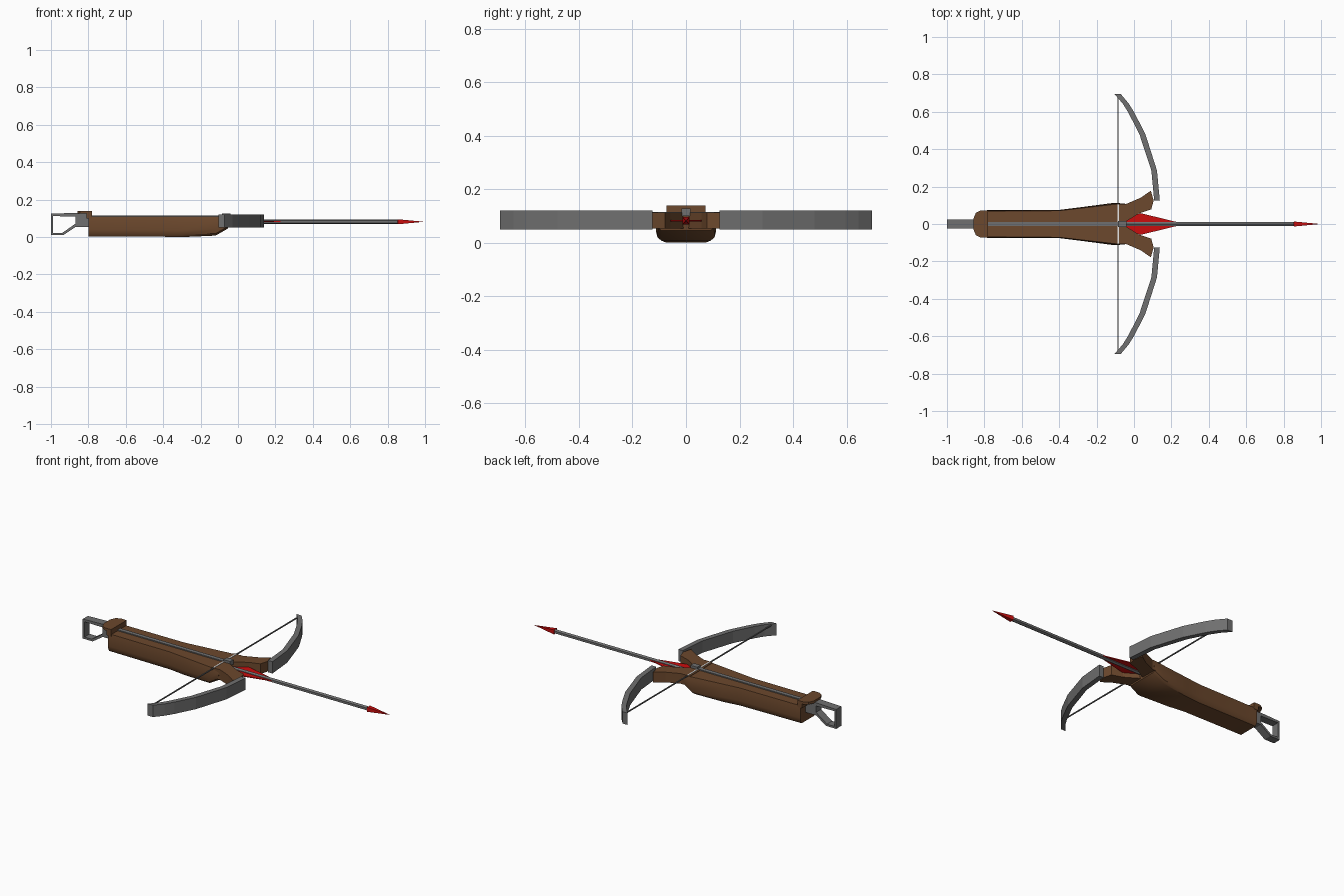
import bpy, bmesh, math
from mathutils import Vector

if "Cube" in bpy.data.objects:
    bpy.data.objects.remove(bpy.data.objects["Cube"])


def material(name, rgb):
    m = bpy.data.materials.new(name)
    m.diffuse_color = (*rgb, 1)
    m.use_nodes = True
    m.node_tree.nodes["Principled BSDF"].inputs["Base Color"].default_value = m.diffuse_color
    return m


WOOD = material("brown wood", (0.15, 0.065, 0.026))
STEEL = material("grey steel", (0.16, 0.16, 0.16))
RED = material("red", (0.6, 0.004, 0.004))
PALE = material("pale cord", (0.85, 0.85, 0.85))


def finish(name, bm, mat):
    bmesh.ops.recalc_face_normals(bm, faces=bm.faces)
    me = bpy.data.meshes.new(name)
    bm.to_mesh(me)
    bm.free()
    me.materials.append(mat)
    ob = bpy.data.objects.new(name, me)
    bpy.context.collection.objects.link(ob)
    return ob


def loft(name, rings, mat):
    """Skin a list of closed rings and cap both ends."""
    bm = bmesh.new()
    vs = [[bm.verts.new(p) for p in r] for r in rings]
    n = len(rings[0])
    for a, b in zip(vs, vs[1:]):
        for i in range(n):
            j = (i + 1) % n
            bm.faces.new((a[i], a[j], b[j], b[i]))
    bm.faces.new(vs[0])
    bm.faces.new(vs[-1])
    return finish(name, bm, mat)


def plan(name, pts, z0, z1, mat):
    """Extrude a top-view outline in z."""
    return loft(name, [[(x, y, z) for x, y in pts] for z in (z0, z1)], mat)


def box(name, x0, x1, y0, y1, z0, z1, mat):
    return plan(name, [(x0, y0), (x1, y0), (x1, y1), (x0, y1)], z0, z1, mat)


def rod(name, stations, z, sides, mat):
    """Rod along x from (x, radius) stations."""
    rings = []
    for x, r in stations:
        rings.append([(x, r * math.cos(2 * math.pi * (i + .5) / sides),
                       z + r * math.sin(2 * math.pi * (i + .5) / sides)) for i in range(sides)])
    return loft(name, rings, mat)


# Stock: lofted body with rounded lower edges and an upswept nose
def stock_ring(x_top, x_bot, w, zb):
    half = [(w * .96, .11), (w, .09), (w * 1.02, zb + .035), (w * .97, zb + .012), (w * .84, zb)]
    pts = half + [(-y, z) for y, z in reversed(half)]
    return [(x_bot + (x_top - x_bot) * (z - zb) / (.11 - zb), y, z) for y, z in pts]


stock = loft("stock", [stock_ring(-.80, -.80, .072, .004), stock_ring(-.40, -.40, .074, .002),
                       stock_ring(-.30, -.30, .086, 0), stock_ring(-.10, -.12, .110, .008),
                       stock_ring(-.045, -.055, .108, .045)], WOOD)
stock.select_set(True)
bpy.context.view_layer.objects.active = stock
bpy.ops.object.shade_smooth_by_angle(angle=math.radians(35))

# Forked prongs and bow limbs, built per side
for side, s in (("left", 1), ("right", -1)):
    plan("fork_prong_" + side,
         [(x, y * s) for x, y in [(-.10, 0), (-.10, .106), (-.04, .108), (.035, .14), (.09, .178),
                                  (.105, .125), (.092, .078), (.03, .058), (-.045, .012)]],
         .053, .113, WOOD)
    centre = [(.123, .125), (.108, .285), (.045, .48), (-.015, .597), (-.045, .645), (-.088, .695)]
    half = [.015, .015, .016, .016, .016, .017]
    rings = []
    for (x, y), h in zip(centre, half):
        rings.append([(x - h, y * s, .05), (x + h, y * s, .05),
                      (x + h, y * s, .12), (x - h, y * s, .12)])
    loft("bow_limb_" + side, rings, STEEL)

# Butt cap
cap = [(-.78, .073), (-.82, .073), (-.845, .06), (-.858, .03)]
plan("butt_cap", cap + [(x, -y) for x, y in reversed(cap)], .126, .14, WOOD)
box("butt_cap_base", -.81, -.78, -.073, .073, .10, .13, WOOD)

# Steel block and hand loop at the back
box("rear_block", -.868, -.79, -.025, .025, .055, .128, STEEL)
outer = [(-.86, .13), (-1, .125), (-1, .010), (-.935, .010), (-.86, .060)]
inner = [(-.86, .110), (-.988, .112), (-.988, .022), (-.94, .022), (-.86, .078)]
loft("rear_loop", [[(xo, -.024, zo), (xo, .024, zo), (xi, .024, zi), (xi, -.024, zi)]
                   for (xo, zo), (xi, zi) in zip(outer, inner)], STEEL)

# Rail, nut and string
box("rail", -.80, -.04, -.012, .012, .10, .116, STEEL)
box("nut", -.085, -.04, -.016, .016, .10, .127, STEEL)
box("bow_string", -.088, -.082, -.69, .69, .108, .114, STEEL)
box("string_serving", -.089, -.081, -.105, .105, .107, .115, PALE)

# Bolt: shaft, head and flat fletching
rod("bolt_shaft", [(-.06, .013), (.86, .013)], .082, 6, STEEL)
rod("bolt_head", [(.85, .006), (.855, .019), (.99, .0008)], .082, 4, RED)
for side, s in (("left", 1), ("right", -1)):
    plan("fletching_" + side,
         [(x, y * s) for x, y in [(-.045, .005), (-.04, .028), (.035, .058), (.24, .008), (.24, .004)]],
         .080, .085, RED)
